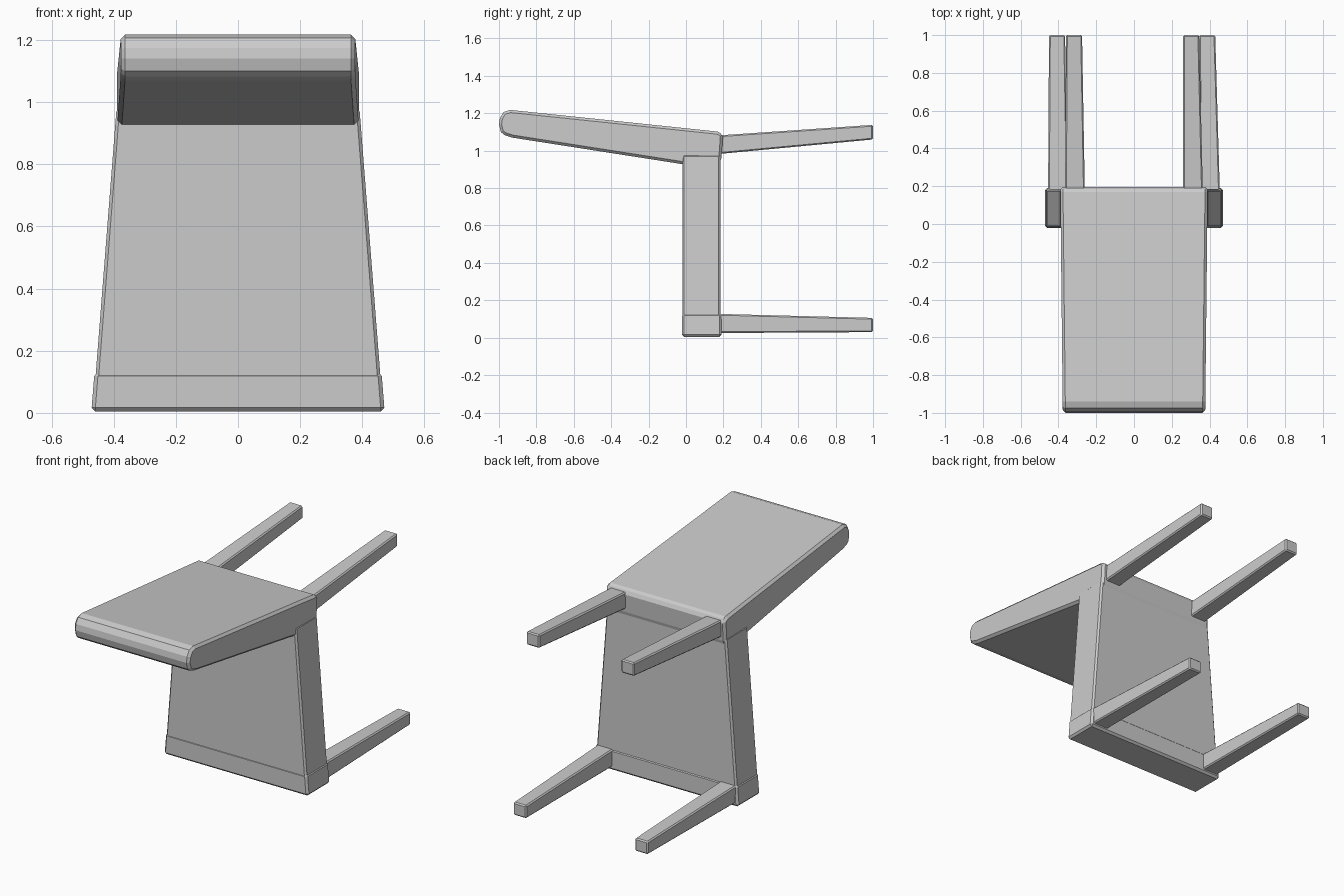
import bpy, bmesh

if "Cube" in bpy.data.objects:
    bpy.data.objects.remove(bpy.data.objects["Cube"])

def finish(bm, name, bevel, segments=1):
    bmesh.ops.recalc_face_normals(bm, faces=bm.faces)
    mesh = bpy.data.meshes.new(name)
    bm.to_mesh(mesh)
    bm.free()
    obj = bpy.data.objects.new(name, mesh)
    bpy.context.collection.objects.link(obj)
    mod = obj.modifiers.new("edge", 'BEVEL')
    mod.width = bevel
    mod.segments = segments
    mod.limit_method = 'ANGLE'
    mod.angle_limit = 0.9
    return obj

def loft(name, a, b, bevel):
    """Solid between two matching rings of points."""
    bm = bmesh.new()
    va = [bm.verts.new(p) for p in a]
    vb = [bm.verts.new(p) for p in b]
    n = len(va)
    bm.faces.new(va)
    bm.faces.new(vb[::-1])
    for i in range(n):
        j = (i + 1) % n
        bm.faces.new((va[i], vb[i], vb[j], va[j]))
    return finish(bm, name, bevel)

def rect_z(hw, y0, y1, z):
    return [(-hw, y0, z), (hw, y0, z), (hw, y1, z), (-hw, y1, z)]

def rect_y(x0, x1, z0, z1, y):
    return [(x0, y, z0), (x1, y, z0), (x1, y, z1), (x0, y, z1)]

# Seat slab (the chair lies on its back legs' side, seat upright), widening to the front rail
loft("seat", rect_z(0.463, -0.02, 0.185, 0.06), rect_z(0.391, -0.02, 0.185, 0.98), 0.01)
loft("front_rail", rect_z(0.472, -0.022, 0.19, 0.005), rect_z(0.462, -0.022, 0.19, 0.13), 0.012)

# Backrest: side profile (y, z) with a rounded free end, narrowing towards that end
profile = [(0.19, 0.965), (0.198, 1.085), (0.17, 1.102), (-0.94, 1.218), (-0.975, 1.207),
           (-0.995, 1.175), (-1.0, 1.14), (-0.99, 1.10), (-0.97, 1.083), (-0.93, 1.07),
           (-0.02, 0.928), (0.18, 0.928)]
def side(s):
    return [(s * (0.39 - 0.013 * (0.19 - y) / 1.19), y, z) for y, z in profile]
loft("backrest", side(-1), side(1), 0.014)

# Legs: (x range, z range) at the body, then at the foot
legs = {
    "back_leg_left": ((-0.365, -0.26, 0.98, 1.08), (-0.36, -0.275, 1.06, 1.138)),
    "back_leg_right": ((0.26, 0.365, 0.98, 1.08), (0.26, 0.345, 1.06, 1.138)),
    "front_leg_left": ((-0.455, -0.35, 0.025, 0.128), (-0.45, -0.365, 0.03, 0.106)),
    "front_leg_right": ((0.35, 0.455, 0.025, 0.128), (0.345, 0.43, 0.03, 0.106)),
}
for name, (root, foot) in legs.items():
    loft(name, rect_y(*root, 0.15), rect_y(*foot, 1.0), 0.007)
